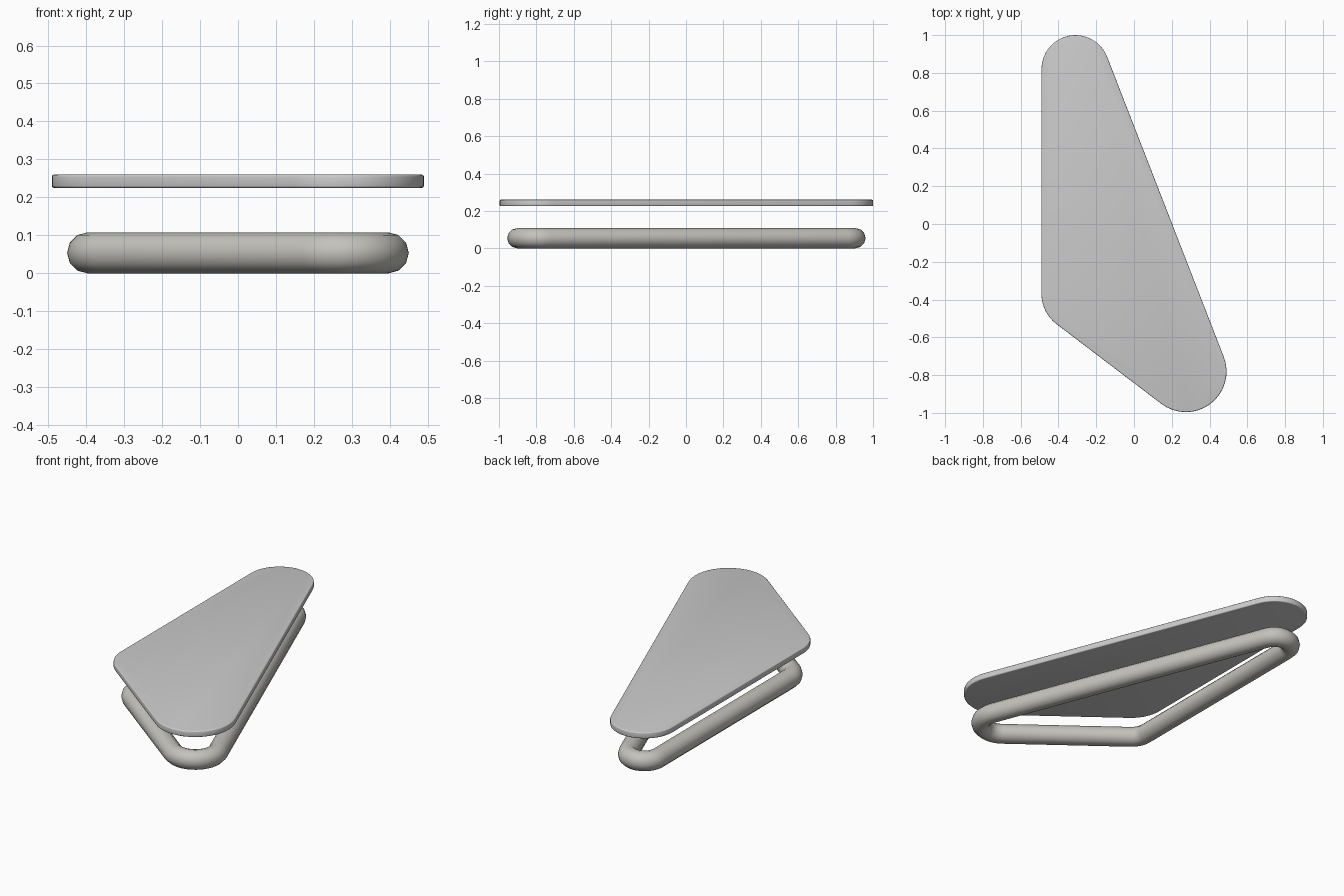
import bpy
import bmesh
from math import sin, cos, radians, pi
from mathutils import Vector

cube = bpy.data.objects.get("Cube")
if cube:
    bpy.data.objects.remove(cube, do_unlink=True)

# Rounded corners of the outline: centre, radius, start and end angle, steps
CORNERS = [
    ((0.275, -0.781), 0.215, -127.5, 21.5, 16),
    ((-0.31, 0.82), 0.18, 21.5, 180, 16),
    ((-0.29, -0.37), 0.20, 180, 232.5, 8),
]


def make_material(name, colour):
    mat = bpy.data.materials.new(name)
    mat.use_nodes = True
    mat.diffuse_color = colour
    mat.node_tree.nodes["Principled BSDF"].inputs["Base Color"].default_value = colour
    return mat


def outline():
    """Yield each outline point with its outward direction."""
    for (cx, cy), radius, start, end, steps in CORNERS:
        for i in range(steps + 1):
            a = radians(start + (end - start) * i / steps)
            out = Vector((cos(a), sin(a), 0))
            yield Vector((cx, cy, 0)) + out * radius, out


def sweep(name, section, mat, capped):
    """Carry a section of (outward offset, height) points round the outline."""
    bm = bmesh.new()
    rings = [[bm.verts.new(p + out * d + Vector((0, 0, z))) for d, z in section]
             for p, out in outline()]
    n = len(section)
    for k, ring in enumerate(rings):
        nxt = rings[(k + 1) % len(rings)]
        for j in range(n - 1 if capped else n):
            m = (j + 1) % n
            bm.faces.new((ring[j], nxt[j], nxt[m], ring[m]))
    if capped:
        bm.faces.new([r[0] for r in rings])
        bm.faces.new([r[-1] for r in rings])
    bmesh.ops.recalc_face_normals(bm, faces=bm.faces)
    mesh = bpy.data.meshes.new(name)
    bm.to_mesh(mesh)
    bm.free()
    mesh.materials.append(mat)
    obj = bpy.data.objects.new(name, mesh)
    bpy.context.collection.objects.link(obj)
    bpy.ops.object.select_all(action='DESELECT')
    obj.select_set(True)
    bpy.context.view_layer.objects.active = obj
    bpy.ops.object.shade_smooth_by_angle(angle=radians(40))
    return obj


# Table top: thin slab with softly rounded rims
bottom, top, rim = 0.225, 0.26, 0.006
quarter = [i * pi / 6 for i in range(4)]
slab = [(rim * (sin(a) - 1), bottom + rim * (1 - cos(a))) for a in quarter]
slab += [(d, bottom + top - z) for d, z in reversed(slab)]
sweep("top_plate", slab, make_material("light grey", (0.60, 0.60, 0.60, 1)), True)

# Base ring: round tube following the same outline, set inwards
tube, inset, sides = 0.054, 0.094, 12
circle = [(tube * cos(2 * pi * i / sides) - inset, tube + tube * sin(2 * pi * i / sides))
          for i in range(sides)]
sweep("base_tube", circle, make_material("warm grey", (0.55, 0.54, 0.50, 1)), False)
